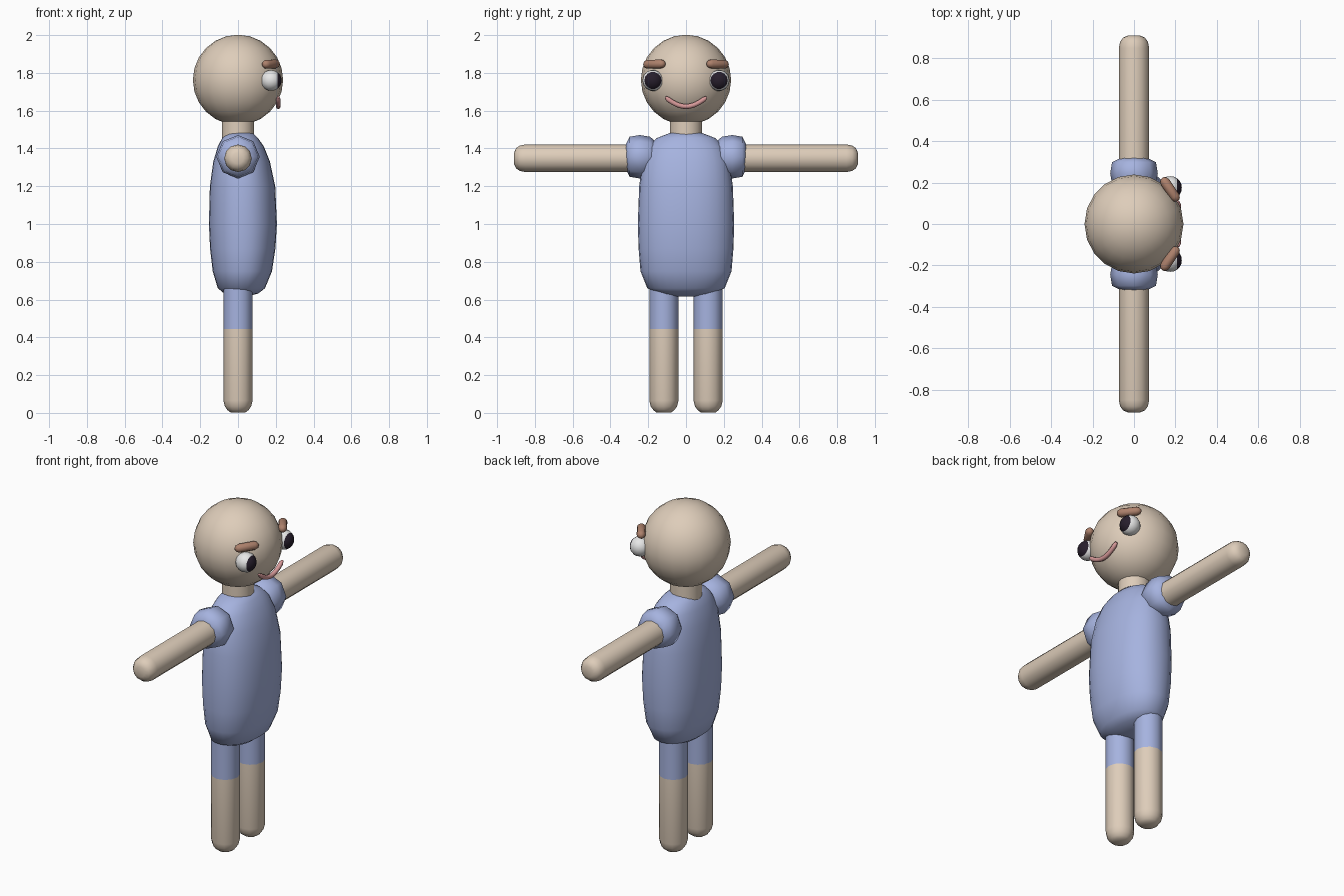
import bpy, bmesh, math
from mathutils import Matrix, Vector

if "Cube" in bpy.data.objects:
    bpy.data.objects.remove(bpy.data.objects["Cube"])


def material(name, rgb):
    m = bpy.data.materials.new(name)
    m.diffuse_color = (*rgb, 1)
    m.use_nodes = True
    m.node_tree.nodes["Principled BSDF"].inputs["Base Color"].default_value = m.diffuse_color
    return m


SKIN = material("skin", (0.73, 0.61, 0.49))
BLUE = material("blue cloth", (0.38, 0.45, 0.74))
WHITE = material("eye white", (0.85, 0.85, 0.85))
DARK = material("pupil dark", (0.02, 0.013, 0.025))
BROWN = material("brow brown", (0.42, 0.22, 0.15))
PINK = material("lip pink", (0.68, 0.32, 0.32))


def finish(bm, name, mats, rule=None, angle=60):
    """Turn a bmesh into a smooth object; rule(face) picks the material."""
    bmesh.ops.recalc_face_normals(bm, faces=bm.faces)
    for f in bm.faces:
        f.smooth = True
        if rule:
            f.material_index = rule(f)
    me = bpy.data.meshes.new(name)
    bm.to_mesh(me)
    bm.free()
    for m in mats:
        me.materials.append(m)
    ob = bpy.data.objects.new(name, me)
    bpy.context.collection.objects.link(ob)
    bpy.ops.object.select_all(action='DESELECT')
    bpy.context.view_layer.objects.active = ob
    ob.select_set(True)
    bpy.ops.object.shade_smooth_by_angle(angle=math.radians(angle))
    return ob


def loft(name, rings, sides, mats, matrix=Matrix(), power=2.0, rule=None, angle=60):
    """Skin rings of (height, centre x, radius x, radius y), capped at both ends."""
    bm = bmesh.new()
    loops = []
    for z, cx, rx, ry in rings:
        loop = []
        for i in range(sides):
            a = math.tau * i / sides
            c, s = math.cos(a), math.sin(a)
            x = math.copysign(abs(c) ** (2 / power), c) * rx + cx
            y = math.copysign(abs(s) ** (2 / power), s) * ry
            loop.append(bm.verts.new(matrix @ Vector((x, y, z))))
        loops.append(loop)
    for a, b in zip(loops, loops[1:]):
        for i in range(sides):
            j = (i + 1) % sides
            bm.faces.new((a[i], a[j], b[j], b[i]))
    bm.faces.new(loops[0])
    bm.faces.new(loops[-1])
    return finish(bm, name, mats, rule, angle)


def turned(profile):
    return [(z, 0, r, r) for z, r in profile]


def sphere(name, centre, radius, segs, rings, mats, rot=Matrix(), rule=None):
    bm = bmesh.new()
    bmesh.ops.create_uvsphere(bm, u_segments=segs, v_segments=rings, radius=radius,
                              matrix=Matrix.Translation(centre) @ rot)
    return finish(bm, name, mats, rule)


# Head and neck
sphere("head", (0, 0, 1.763), 0.239, 20, 12, [SKIN])
loft("neck", turned([(1.43, 0.086), (1.6, 0.086)]), 16, [SKIN])

# Torso with a belly that bulges towards the face side
loft("torso", [
    (0.615, 0.015, 0.03, 0.05), (0.632, 0.017, 0.09, 0.14),
    (0.66, 0.018, 0.125, 0.205), (0.75, 0.023, 0.157, 0.241),
    (0.87, 0.025, 0.173, 0.251), (1.0, 0.026, 0.18, 0.255),
    (1.2, 0.024, 0.173, 0.248), (1.33, 0.019, 0.15, 0.23),
    (1.41, 0.015, 0.122, 0.198), (1.455, 0.011, 0.095, 0.155),
    (1.48, 0.01, 0.07, 0.09), (1.487, 0.01, 0.03, 0.04)],
    28, [BLUE], power=2.2)

for side, label in ((1, "left"), (-1, "right")):
    # Arms and sleeves are lofted upright, then laid outwards along y
    out = Matrix(((1, 0, 0, 0), (0, 0, side, 0), (0, 1, 0, 1.348), (0, 0, 0, 1)))
    loft(label + "_arm", turned([(0.15, 0.073), (0.85, 0.073), (0.88, 0.067),
                                 (0.9, 0.053), (0.91, 0.03)]), 12, [SKIN], out)
    loft(label + "_sleeve", turned([(0.15, 0.07), (0.19, 0.106), (0.245, 0.115),
                                    (0.298, 0.106), (0.321, 0.06)]), 8, [BLUE],
         Matrix.Translation((0, 0, 0.008)) @ out)

    # Legs with short trouser legs above a fixed height
    loft(label + "_leg", turned([(0.003, 0.04), (0.015, 0.056), (0.035, 0.07),
                                 (0.065, 0.077), (0.445, 0.077), (0.72, 0.077)]),
         12, [SKIN, BLUE], Matrix.Translation((0, side * 0.117, 0)),
         rule=lambda f: int(f.calc_center_median().z > 0.445))

    # Eyes: the cap of the ball facing forwards is the pupil
    sphere(label + "_eye", (0.175, side * 0.175, 1.76), 0.056, 14, 10, [WHITE, DARK],
           Matrix.Rotation(math.pi / 2, 4, 'Y'),
           rule=lambda f: int(f.calc_center_median().x > 0.175 + 0.056 * 0.62))

    # Eyebrows: slanted capsules following the head
    a, b = Vector((0.137, side * 0.222, 1.845)), Vector((0.211, side * 0.112, 1.848))
    d = b - a
    frame = Matrix.Translation(a) @ d.to_track_quat('Z', 'Y').to_matrix().to_4x4()
    n = d.length
    loft(label + "_eyebrow", turned([(0, 0.008), (0.008, 0.018), (0.023, 0.024),
                                     (n - 0.023, 0.024), (n - 0.008, 0.018),
                                     (n, 0.008)]), 10, [BROWN], frame)

# Smiling mouth: a bent round tube with tapered ends
curve = bpy.data.curves.new("mouth", 'CURVE')
curve.dimensions = '3D'
curve.bevel_depth = 0.013
curve.bevel_resolution = 2
curve.use_fill_caps = True
line = curve.splines.new('POLY')
count = 17
line.points.add(count - 1)
for i, p in enumerate(line.points):
    t = -1 + 2 * i / (count - 1)
    p.co = (0.213, 0.109 * t, 1.622 + 0.05 * abs(t) ** 1.9, 1)
    p.radius = 0.5 if i in (0, count - 1) else 1
line.use_smooth = True
curve.materials.append(PINK)
bpy.context.collection.objects.link(bpy.data.objects.new("mouth", curve))
